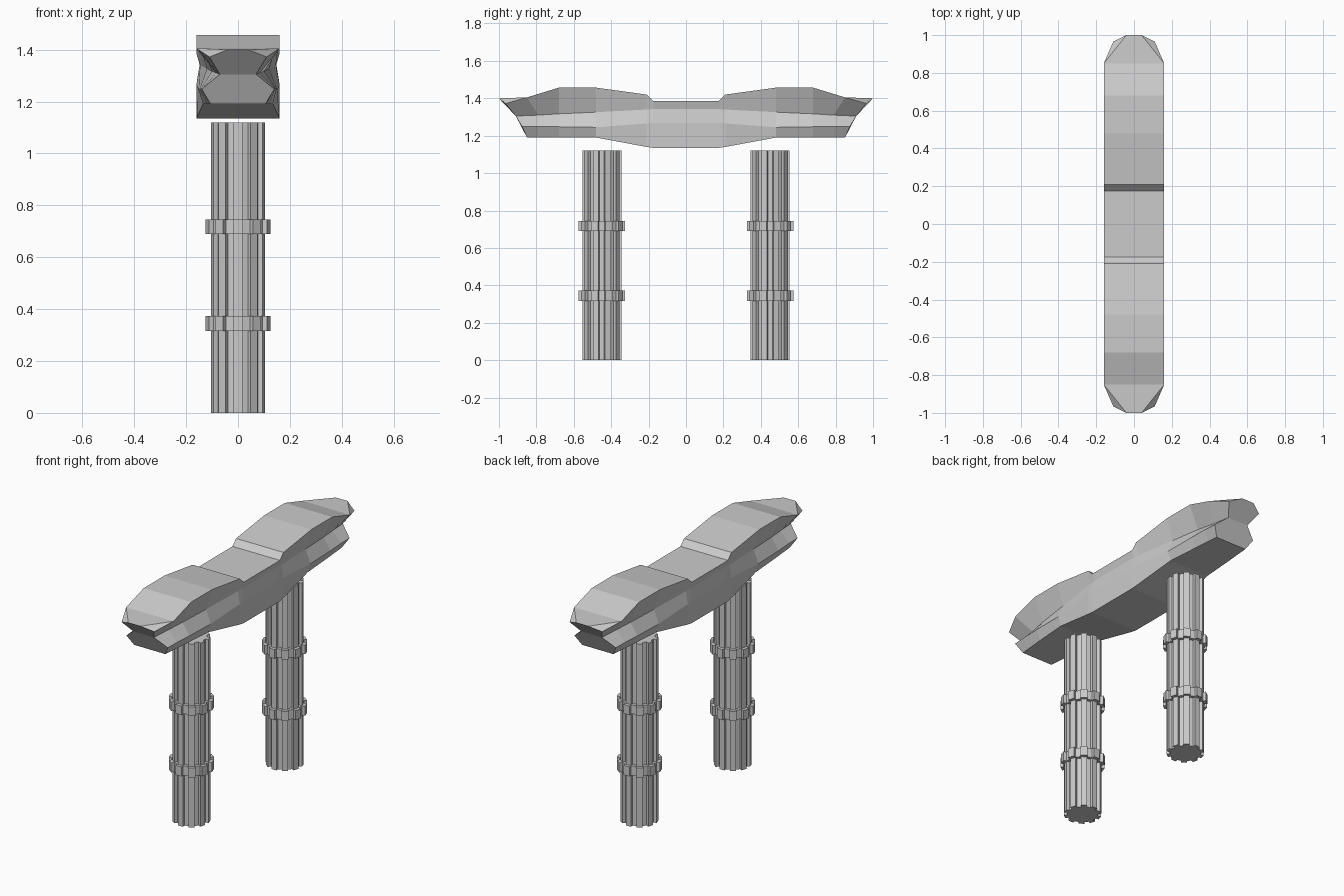
import bpy, bmesh, math

if "Cube" in bpy.data.objects:
    bpy.data.objects.remove(bpy.data.objects["Cube"])


def make_object(name, bm):
    bmesh.ops.remove_doubles(bm, verts=bm.verts, dist=0.0005)
    bmesh.ops.recalc_face_normals(bm, faces=bm.faces)
    mesh = bpy.data.meshes.new(name)
    bm.to_mesh(mesh)
    bm.free()
    obj = bpy.data.objects.new(name, mesh)
    bpy.context.collection.objects.link(obj)
    return obj


# Half sections from the middle to one tip: nose, brow, groove, ridge, underside (x, y, z)
def section(y, top, groove, ridge, under, low_y=None):
    ly = y if low_y is None else low_y
    return [(0.16, y, top), (0.16, y, top), (groove[0], ly, groove[1]),
            (ridge[0], ly, ridge[1]), (under[0], ly, under[1])]


half = [
    section(0.175, 1.385, (0.148, 1.342), (0.16, 1.268), (0.16, 1.135)),
    section(0.21, 1.42, (0.146, 1.34), (0.16, 1.266), (0.158, 1.14)),
    section(0.48, 1.457, (0.12, 1.326), (0.152, 1.245), (0.135, 1.19)),
    section(0.68, 1.457, (0.1, 1.317), (0.148, 1.248), (0.12, 1.19)),
    section(0.85, 1.405, (0.084, 1.31), (0.143, 1.25), (0.11, 1.19), 0.79),
    [(0.04, 1.0, 1.40), (0.11, 0.965, 1.372), (0.07, 0.91, 1.305),
     (0.14, 0.876, 1.248), (0.105, 0.85, 1.19)],
]

# Lofted beam, mirrored front to back and left to right
stations = [[(x, -y, z) for x, y, z in s] for s in reversed(half)] + half
bm = bmesh.new()
rings = []
for s in stations:
    loop = s + [(-x, y, z) for x, y, z in reversed(s)]
    rings.append([bm.verts.new(p) for p in loop])
for a, b in zip(rings, rings[1:]):
    for i in range(len(a)):
        j = (i + 1) % len(a)
        bm.faces.new((a[i], a[j], b[j], b[i]))
for r in (rings[0], rings[-1]):
    bm.faces.new((r[0], r[1], r[2], r[7], r[8], r[9]))  # upper jaw end
    bm.faces.new((r[2], r[3], r[4], r[5], r[6], r[7]))  # lower jaw end
make_object("double_headed_beam", bm)


# Fluted prism used for both the pillars and their bands
def fluted(name, y, z0, z1, outer, inner, teeth=10):
    bm = bmesh.new()
    step = 2 * math.pi / teeth
    outline = []
    for i in range(teeth):
        for off, r in ((-0.28, inner), (-0.25, outer), (0.25, outer), (0.28, inner)):
            a = (i + off) * step + math.pi / 2
            outline.append((r * math.cos(a), y + r * math.sin(a)))
    face = bm.faces.new([bm.verts.new((px, py, z0)) for px, py in outline])
    ext = bmesh.ops.extrude_face_region(bm, geom=[face], use_keep_orig=True)
    top = [v for v in ext["geom"] if isinstance(v, bmesh.types.BMVert)]
    bmesh.ops.translate(bm, verts=top, vec=(0, 0, z1 - z0))
    return make_object(name, bm)


for side, y in (("front", -0.45), ("back", 0.45)):
    fluted(side + "_pillar", y, 0, 1.12, 0.106, 0.088)
    fluted(side + "_lower_band", y, 0.315, 0.373, 0.126, 0.108)
    fluted(side + "_upper_band", y, 0.69, 0.745, 0.126, 0.108)
